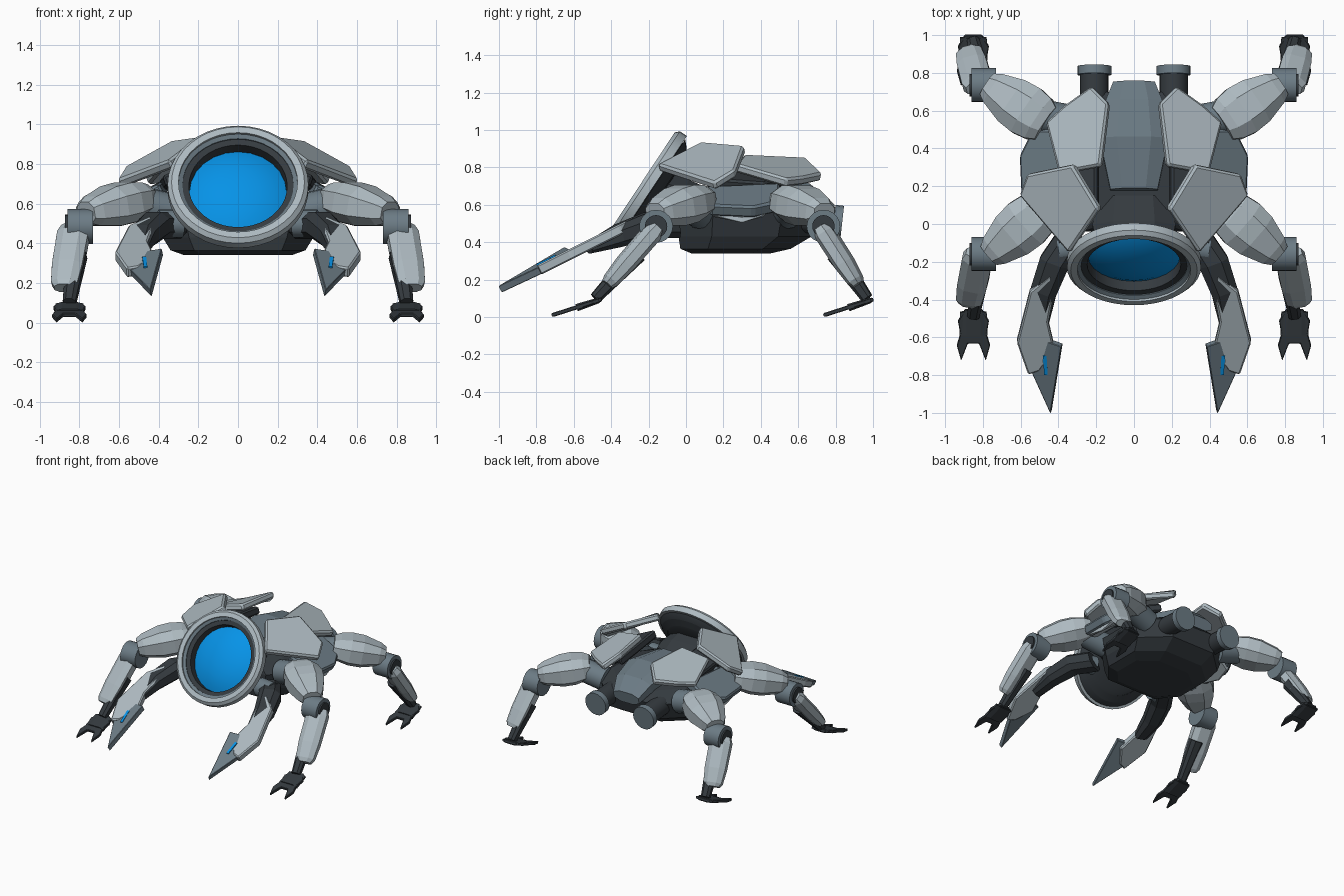
import bpy, bmesh, math
from mathutils import Vector

cube = bpy.data.objects.get("Cube")
if cube:
    bpy.data.objects.remove(cube)


def material(name, rgb):
    m = bpy.data.materials.new(name)
    m.use_nodes = True
    m.diffuse_color = (*rgb, 1)
    bsdf = next(n for n in m.node_tree.nodes if n.type == 'BSDF_PRINCIPLED')
    bsdf.inputs["Base Color"].default_value = (*rgb, 1)
    bsdf.inputs["Roughness"].default_value = 0.6
    return m


LIGHT = material("light grey armour", (0.42, 0.49, 0.53))
MID = material("steel grey", (0.15, 0.20, 0.235))
DARK = material("dark frame", (0.035, 0.043, 0.05))
BLUE = material("blue glass", (0.002, 0.29, 0.80))


def finish(name, bm, mat, mirror=True, bevel=0.0, smooth=False):
    bmesh.ops.recalc_face_normals(bm, faces=bm.faces)
    me = bpy.data.meshes.new(name)
    bm.to_mesh(me)
    bm.free()
    me.materials.append(mat)
    ob = bpy.data.objects.new(name, me)
    bpy.context.collection.objects.link(ob)
    if bevel:
        b = ob.modifiers.new("Bevel", 'BEVEL')
        b.width, b.segments = bevel, 1
    if mirror:
        ob.modifiers.new("Mirror", 'MIRROR')
    if smooth:
        bpy.ops.object.select_all(action='DESELECT')
        ob.select_set(True)
        bpy.context.view_layer.objects.active = ob
        bpy.ops.object.shade_smooth_by_angle(angle=math.radians(35))
    return ob


def bridge(bm, rings, cap=True):
    """Skin a list of equal vertex rings."""
    n = len(rings[0])
    for a, b in zip(rings, rings[1:]):
        for i in range(n):
            j = (i + 1) % n
            bm.faces.new((a[i], a[j], b[j], b[i]))
    if cap:
        bm.faces.new(rings[0])
        bm.faces.new(rings[-1])


def plate(name, pts, thick, mat, bevel=0.012):
    """Mirrored flat panel: an outline given thickness downwards."""
    bm = bmesh.new()
    top = [bm.verts.new(p) for p in pts]
    face = bm.faces.new(top)
    face.normal_update()
    n = face.normal if face.normal.z > 0 else -face.normal
    low = [bm.verts.new(v.co - n * thick) for v in top]
    bm.faces.remove(face)
    bridge(bm, [top, low])
    return finish(name, bm, mat, True, bevel)


def limb(name, sections, mat, sides=8, mirror=True):
    """Loft of (centre, half width, half height); eight sides give a chamfered box."""
    axis = Vector(sections[-1][0]) - Vector(sections[0][0])
    axis.normalize()
    u = axis.cross(Vector((0, 0, 1))).normalized()
    v = u.cross(axis)
    if sides == 8:
        shape = [(1, .5), (.5, 1), (-.5, 1), (-1, .5), (-1, -.5), (-.5, -1), (.5, -1), (1, -.5)]
    else:
        shape = [(math.cos(2 * math.pi * i / sides), math.sin(2 * math.pi * i / sides))
                 for i in range(sides)]
    bm = bmesh.new()
    bridge(bm, [[bm.verts.new(Vector(c) + u * (a * w) + v * (b * h)) for a, b in shape]
                for c, w, h in sections])
    return finish(name, bm, mat, mirror, smooth=sides > 8)


# Tilted eye housing
FACING = Vector((0, -0.834, 0.552))
EYE = Vector((0, -0.245, 0.708))


def lathe(name, profile, mat, closed=True, sides=40):
    """Revolve (radius, distance along the eye axis)."""
    up = Vector((1, 0, 0)).cross(FACING)
    bm = bmesh.new()
    rings = []
    for r, h in profile + (profile[:1] if closed else []):
        rings.append([bm.verts.new(EYE + FACING * h + r * (
            Vector((1, 0, 0)) * math.cos(t) + up * math.sin(t)))
            for t in (2 * math.pi * i / sides for i in range(sides))])
    bridge(bm, rings, cap=not closed)
    bmesh.ops.remove_doubles(bm, verts=bm.verts, dist=1e-5)
    return finish(name, bm, mat, False, smooth=True)


lathe("eye_rim", [(.30, .0), (.335, .0), (.355, -.02), (.355, -.065), (.30, -.065)], LIGHT)
lathe("eye_inner_rim", [(.28, -.025), (.302, -.012), (.302, -.07), (.28, -.07)], MID)
lathe("eye_socket", [(.248, -.035), (.285, -.03), (.31, -.066), (.30, -.10), (.246, -.12)], DARK)
lathe("eye_back", [(.24, -.112), (.335, -.067), (.30, -.10), (.22, -.125), (.12, -.13)],
      DARK, closed=False)
lathe("eye_glass", [(.247, -.108), (.245, -.092), (.20, -.068), (.12, -.044), (.04, -.034)],
      BLUE, closed=False, sides=24)
limb("neck", [((0, .12, .58), .2, .1), ((0, -.02, .63), .22, .11), ((0, -.12, .66), .2, .11)],
     DARK, mirror=False)

# Hull: stacked octagonal outlines (height, half width, front, back)
bm = bmesh.new()
hull = []
for z, w, y0, y1 in [(.34, .27, .03, .45), (.365, .34, -.03, .56), (.43, .38, -.04, .67),
                     (.56, .42, -.04, .70), (.63, .32, -.02, .62), (.67, .2, .0, .5)]:
    c = (y1 - y0) * .25
    hull.append([bm.verts.new(p + (z,)) for p in [
        (w, y0 + c), (w * .65, y0), (-w * .65, y0), (-w, y0 + c),
        (-w, y1 - c), (-w * .5, y1), (w * .5, y1), (w, y1 - c)]])
bridge(bm, hull)
finish("hull", bm, DARK, False)

# Back armour
limb("spine_plate", [((0, .18, .69), .125, .05), ((0, .45, .69), .182, .07),
                     ((0, .65, .65), .15, .065), ((0, .75, .58), .11, .045)], MID, mirror=False)
plate("front_wing_plate", [(.33, .31, .92), (.57, .26, .79), (.61, .15, .72),
                           (.35, -.155, .82), (.19, .08, .94)], .05, LIGHT)
plate("rear_wing_plate", [(.18, .31, .87), (.14, .64, .86), (.23, .73, .77),
                          (.37, .63, .75), (.47, .54, .74), (.40, .27, .82)], .05, LIGHT)
plate("wing_support", [(.2, .1, .82), (.38, .12, .74), (.4, .42, .72), (.2, .55, .76)], .06, DARK)
plate("flank_plate", [(.40, .08, .70), (.60, .13, .60), (.61, .36, .59),
                      (.54, .50, .62), (.38, .50, .72)], .07, MID)
plate("flank_skirt", [(.46, .1, .6), (.56, .14, .56), (.57, .3, .52), (.56, .42, .56),
                      (.46, .45, .6)], .03, LIGHT)

# Rear thrusters
limb("thruster", [((.21, .55, .53), .075, .075), ((.21, .80, .51), .075, .075)], DARK, 20)
limb("thruster_cap", [((.21, .79, .51), .09, .09), ((.21, .835, .505), .09, .09)], MID, 20)


# Walking legs: same parts, driven by hip, knee and ankle
def leg(tag, hip, knee, ankle):
    hip, knee, ankle = Vector(hip), Vector(knee), Vector(ankle)
    along = hip.lerp
    limb(tag + "_hip", [((.33, hip.y, .56), .09, .09), (along(knee, .2), .09, .085)], MID, 16)
    limb(tag + "_thigh", [(along(knee, t), w, h) for t, w, h in [
        (-.05, .10, .065), (.08, .125, .085), (.3, .138, .10), (.55, .13, .10),
        (.9, .09, .075), (1.02, .065, .055)]], LIGHT)
    k = Vector((.80, knee.y, .485))
    x = Vector((1, 0, 0))
    limb(tag + "_knee", [(k - x * .07, .09, .088), (k + x * .06, .09, .088)], MID, 20)
    limb(tag + "_knee_cap", [(k + x * .05, .06, .06), (k + x * .072, .06, .06)], DARK, 20)
    top = Vector((.825, knee.y - .005, .47))
    down = top.lerp
    heel = ankle + x * .04
    limb(tag + "_shin", [(down(heel, -.03), .065, .04), (down(heel, .06), .08, .052),
                         (down(heel, .5), .078, .05), (down(heel, .74), .068, .04),
                         (down(heel, .8), .05, .03)], LIGHT)
    limb(tag + "_ankle", [(down(ankle, .3) - Vector((.02, 0, .02)), .05, .05),
                          (ankle, .032, .03)], DARK)
    # Two-toed foot, always pointing forwards
    toes = [(.045, .03), (.082, -.03), (.07, -.10), (.088, -.16), (.065, -.24), (.03, -.15)]
    outline = toes + [(-a, b) for a, b in reversed(toes)]
    plate(tag + "_foot", [(.85 + a, ankle.y + b, .105 + (b - .03) * .32)
                          for a, b in outline], .022, DARK, bevel=.004)
    limb(tag + "_foot_block", [((.85, ankle.y + .02, .09), .07, .015),
                               ((.85, ankle.y - .1, .05), .075, .02)], DARK)


leg("front_leg", (.49, .075, .63), (.76, -.16, .555), (.85, -.485, .10))
leg("rear_leg", (.48, .54, .625), (.77, .735, .555), (.85, .968, .10))


# Front claws
def slope(pts, lift=0):
    return [(x, y, .5 + .5 * (y + .35) + lift) for x, y in pts]


limb("claw_arm", [((.33, -.06, .49), .075, .07), ((.42, -.2, .49), .08, .07),
                  ((.48, -.36, .435), .07, .06), ((.50, -.52, .37), .05, .03)], DARK)
limb("claw_shoulder", [((.28, -.12, .5), .07, .07), ((.40, -.14, .5), .07, .07)], MID, 16)
plate("claw_forearm", slope([(.44, -.27), (.55, -.36), (.62, -.63), (.56, -.80),
                             (.50, -.78), (.42, -.67), (.455, -.52), (.425, -.36)]),
      .055, LIGHT, bevel=.008)
plate("claw_blade", [(.385, -.65, .375), (.47, -.62, .36), (.55, -.77, .275),
                     (.443, -1.005, .165)], .04, MID, bevel=.003)
plate("claw_light", slope([(.463, -.70), (.483, -.70), (.475, -.80), (.457, -.80)], .008),
      .03, BLUE, bevel=0)
